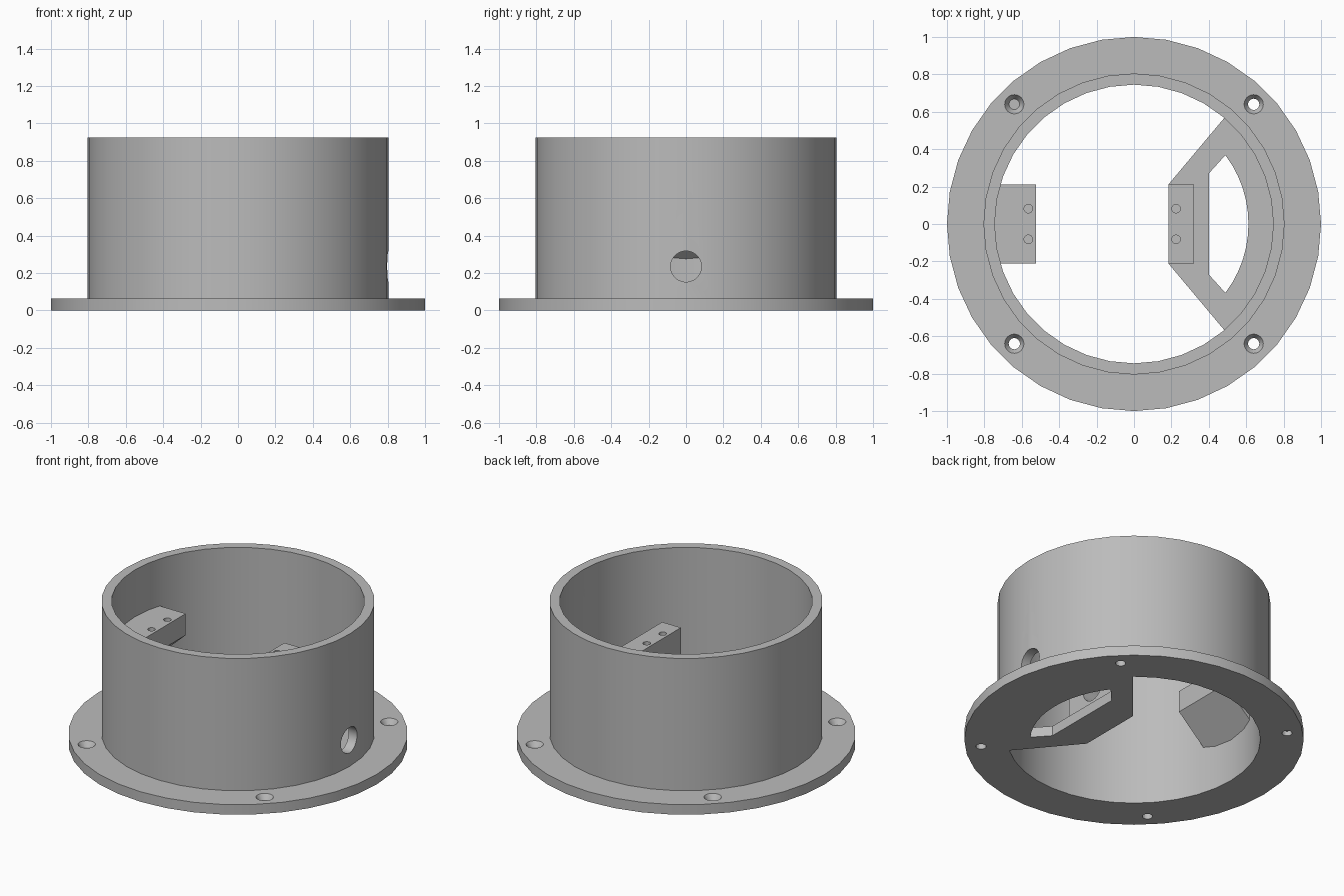
import bpy
import bmesh
from math import radians, cos, sin
from mathutils import Matrix

SIDES = 36
FLANGE_TOP, PLATFORM_TOP = 0.065, 0.62
HALF_WIDTH = 0.2125

default = bpy.data.objects.get("Cube")
if default:
    bpy.data.objects.remove(default)

grey = bpy.data.materials.new("plain grey")
grey.use_nodes = True
grey.diffuse_color = (0.5, 0.5, 0.5, 1)
grey.node_tree.nodes["Principled BSDF"].inputs["Base Color"].default_value = grey.diffuse_color


def finish(name, bm):
    bmesh.ops.recalc_face_normals(bm, faces=bm.faces)
    mesh = bpy.data.meshes.new(name)
    bm.to_mesh(mesh)
    bm.free()
    mesh.materials.append(grey)
    obj = bpy.data.objects.new(name, mesh)
    bpy.context.collection.objects.link(obj)
    return obj


def prism(name, outline, start, depth):
    """Extrude an outline of 3D points, moved to start, along depth."""
    bm = bmesh.new()
    face = bm.faces.new([bm.verts.new(p) for p in outline])
    new = bmesh.ops.extrude_face_region(bm, geom=[face])["geom"]
    bmesh.ops.translate(bm, vec=depth, verts=[g for g in new if isinstance(g, bmesh.types.BMVert)])
    bmesh.ops.translate(bm, vec=start, verts=bm.verts)
    return finish(name, bm)


def lathe(name, profile, sides=SIDES):
    """Revolve a closed (radius, z) profile about the z axis."""
    bm = bmesh.new()
    rings = [[bm.verts.new((r * cos(a), r * sin(a), z)) for r, z in profile]
             for a in (radians(360 * i / sides) for i in range(sides))]
    for i in range(sides):
        a, b = rings[i], rings[(i + 1) % sides]
        for j in range(len(profile)):
            k = (j + 1) % len(profile)
            bm.faces.new((a[j], b[j], b[k], a[k]))
    return finish(name, bm)


def cone(r1, r2, height, matrix, sides=24):
    bm = bmesh.new()
    bmesh.ops.create_cone(bm, cap_ends=True, segments=sides, radius1=r1, radius2=r2,
                          depth=height, matrix=matrix)
    return finish("cutter", bm)


def boolean(obj, cutter, operation="DIFFERENCE"):
    mod = obj.modifiers.new("cut", "BOOLEAN")
    mod.operation, mod.object, mod.solver = operation, cutter, "EXACT"
    bpy.ops.object.select_all(action="DESELECT")
    bpy.context.view_layer.objects.active = obj
    obj.select_set(True)
    bpy.ops.object.modifier_apply(modifier=mod.name)
    bpy.data.objects.remove(cutter)


def arc(radius, angle, steps=12):
    return [(radius * cos(a), radius * sin(a), 0)
            for a in (radians(angle * (2 * i / steps - 1)) for i in range(steps + 1))]


def cable_hole():
    return cone(0.083, 0.083, 1.2, Matrix.Translation((0.6, 0, 0.235)) @ Matrix.Rotation(radians(90), 4, "Y"))


def pilot_holes(obj, x):
    for y in (-0.082, 0.082):
        boolean(obj, cone(0.023, 0.023, 0.24, Matrix.Translation((x, y, PLATFORM_TOP)), 16))


# Round housing: tube wall with a flange at its foot
housing = lathe("housing", [(0.745, 0), (1, 0), (1, FLANGE_TOP), (0.805, FLANGE_TOP),
                            (0.805, 0.925), (0.745, 0.925)])
boolean(housing, cable_hole())

# Countersunk screw holes in the flange
for x in (-0.64, 0.64):
    for y in (-0.64, 0.64):
        boolean(housing, cone(0.03, 0.03, 0.3, Matrix.Translation((x, y, 0))))
        boolean(housing, cone(0.028, 0.054, 0.04, Matrix.Translation((x, y, FLANGE_TOP - 0.016))))

# Floor plate with a curved window, joined to the wall
plate = prism("floor_plate",
              [(0.185, HALF_WIDTH, 0), (0.185, -HALF_WIDTH, 0)] + arc(0.755, 49.6),
              (0, 0, 0), (0, 0, FLANGE_TOP))
window = prism("cutter", [(0.4, 0.27, 0), (0.4, -0.27, 0)] + arc(0.612, 37),
               (0, 0, -0.1), (0, 0, 0.3))
boolean(plate, window)

# Upright post on the plate, pierced by the cable hole
post = prism("support_post",
             [(x, y, 0) for x, y in ((0.185, -HALF_WIDTH), (0.32, -HALF_WIDTH),
                                     (0.32, HALF_WIDTH), (0.185, HALF_WIDTH))],
             (0, 0, 0.001), (0, 0, PLATFORM_TOP - 0.001))
boolean(post, cable_hole())
pilot_holes(post, 0.225)

# Wall block opposite, with a sloping underside
block = prism("wall_block",
              [(-0.525, 0, PLATFORM_TOP), (-0.525, 0, 0.48), (-0.79, 0, 0.234), (-0.79, 0, PLATFORM_TOP)],
              (0, -HALF_WIDTH, 0), (0, 2 * HALF_WIDTH, 0))
boolean(block, cone(0.77, 0.77, 3, Matrix.Identity(4), SIDES), "INTERSECT")
pilot_holes(block, -0.565)

# Smooth the round walls, keep the edges sharp
for obj in (housing, plate, post, block):
    bpy.ops.object.select_all(action="DESELECT")
    bpy.context.view_layer.objects.active = obj
    obj.select_set(True)
    bpy.ops.object.shade_smooth_by_angle(angle=radians(30))
